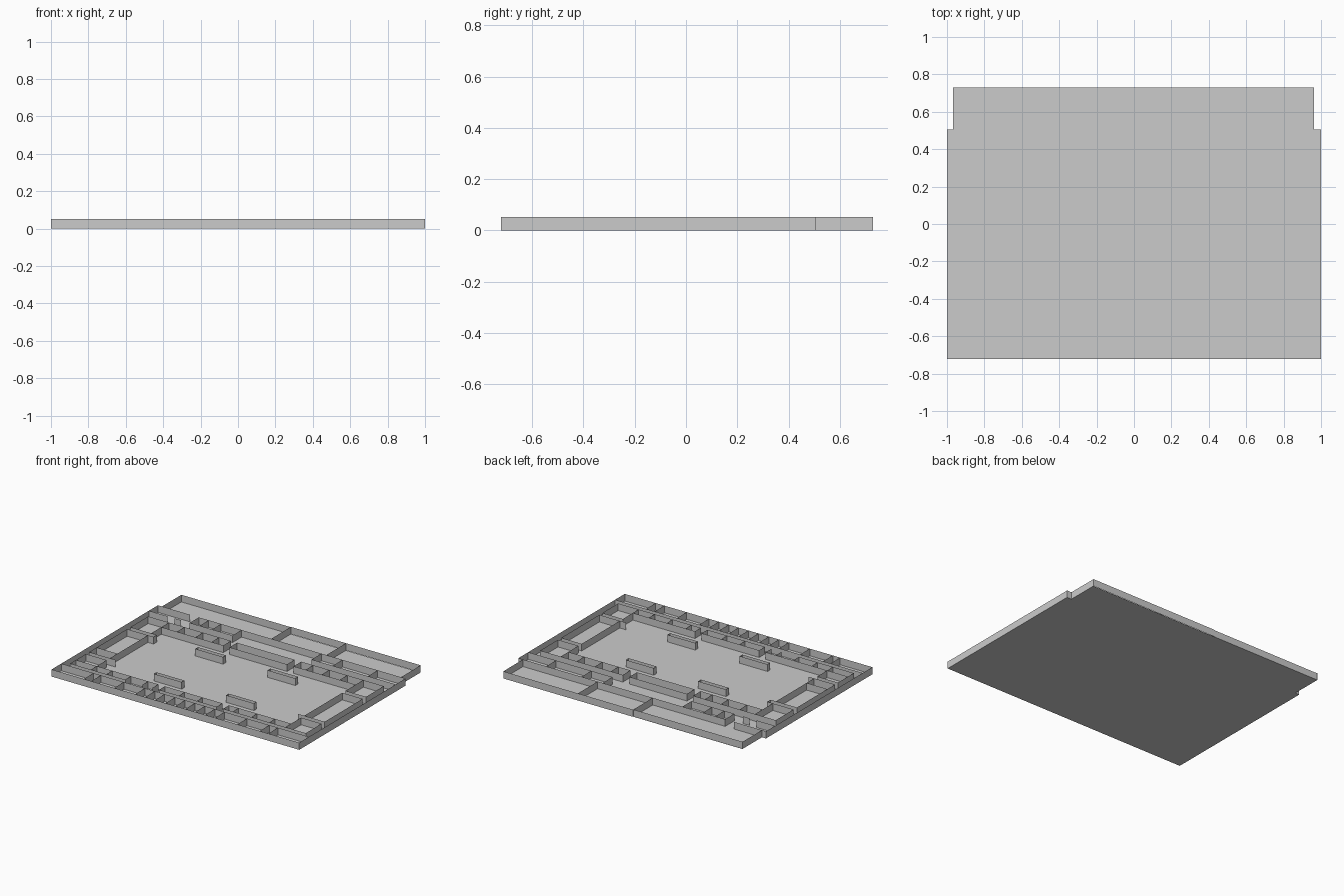
import bpy, bmesh

if "Cube" in bpy.data.objects:
    bpy.data.objects.remove(bpy.data.objects["Cube"])

H = 0.052  # wall height


def finish(name, bm):
    bmesh.ops.remove_doubles(bm, verts=bm.verts, dist=1e-5)
    me = bpy.data.meshes.new(name)
    bm.to_mesh(me)
    bm.free()
    ob = bpy.data.objects.new(name, me)
    bpy.context.collection.objects.link(ob)
    return ob


def wall(bm, x0, y0, x1, y1):
    pts = [(x0, y0, 0), (x1, y1, 0), (x1, y1, H), (x0, y0, H)]
    bm.faces.new([bm.verts.new(p) for p in pts])


def hwall(bm, y, *spans):
    for a, b in spans:
        wall(bm, a, y, b, y)


def vwall(bm, x, *spans):
    for a, b in spans:
        wall(bm, x, a, x, b)


def dividers(bm, y0, y1, *xs):
    for x in xs:
        wall(bm, x, y0, x, y1)


# Floor slab, stepped in at the rear annex
bm = bmesh.new()
outline = [(-1, -.722), (1, -.722), (1, .505), (.963, .505), (.963, .73),
           (-.967, .73), (-.967, .505), (-1, .505)]
bm.faces.new([bm.verts.new((x, y, 0)) for x, y in outline])
finish("floor", bm)

# Outer side walls
bm = bmesh.new()
for x in (-1, 1):
    vwall(bm, x, (-.722, .505))
finish("outer_side_walls", bm)

# Rear annex: three large rooms
bm = bmesh.new()
hwall(bm, .728, (-.967, -.085))
hwall(bm, .732, (-.085, .963))
dividers(bm, .505, .73, -.967, -.085, .36, .963)
finish("rear_annex_walls", bm)

# Rear rooms
bm = bmesh.new()
hwall(bm, .505, (-1, -.74), (-.67, 1))
hwall(bm, .40, (-1, -.85), (-.795, -.74), (-.67, -.325))
hwall(bm, .392, (.32, 1))
dividers(bm, .40, .505, -.67, -.59, -.49, -.325)
dividers(bm, .392, .505, .32, .49, .775)
finish("rear_room_walls", bm)

# Front row of small rooms
bm = bmesh.new()
hwall(bm, -.61, (-1, 1))
hwall(bm, -.722, (-1, 1))
dividers(bm, -.722, -.61, -.74, -.68, -.495, -.325, -.245, -.165, -.08, 0,
         .08, .16, .24, .32, .5, .68, .75)
finish("front_room_walls", bm)

# Inner ring, rear row
bm = bmesh.new()
hwall(bm, .325, (-.953, -.285), (-.235, .23), (.283, .95))
hwall(bm, .237, (-.785, -.285), (-.235, .23), (.283, .785))
dividers(bm, .237, .325, -.785, -.66, -.51, -.38, -.285, -.235, .23, .283,
         .38, .51, .655, .785)
finish("ring_rear_walls", bm)

# Inner ring, front row
bm = bmesh.new()
hwall(bm, -.508, (-.953, -.288), (-.235, .23), (.283, .785))
hwall(bm, -.575, (-.953, -.505), (-.235, .23), (.283, .95))
dividers(bm, -.575, -.508, -.66, -.51, -.37, -.288, -.235, -.075, .07, .23,
         .283, .36, .51, .655)
finish("ring_front_walls", bm)

# Inner ring, both sides, split by cross passages
bm = bmesh.new()
for x in (-.953, -.785, .785, .95):
    vwall(bm, x, (-.575, -.393), (-.357, .082), (.12, .325))
hwall(bm, .12, (-.953, -.74), (.785, .95))
hwall(bm, .082, (-.953, -.74), (.785, .95))
hwall(bm, -.27, (-.953, -.785))
hwall(bm, -.357, (-.953, -.74), (.735, .95))
hwall(bm, -.393, (-.953, -.785), (.785, .95))
vwall(bm, -.74, (.082, .12))
finish("ring_side_walls", bm)

# Four free-standing narrow enclosures in the hall
for y0, y1, row in ((.088, .12, "rear"), (-.39, -.36, "front")):
    for x0, x1, side in ((-.407, -.182, "left"), (.177, .402, "right")):
        bm = bmesh.new()
        hwall(bm, y0, (x0, x1))
        hwall(bm, y1, (x0, x1))
        dividers(bm, y0, y1, x0, x1)
        finish(f"hall_enclosure_{row}_{side}", bm)
